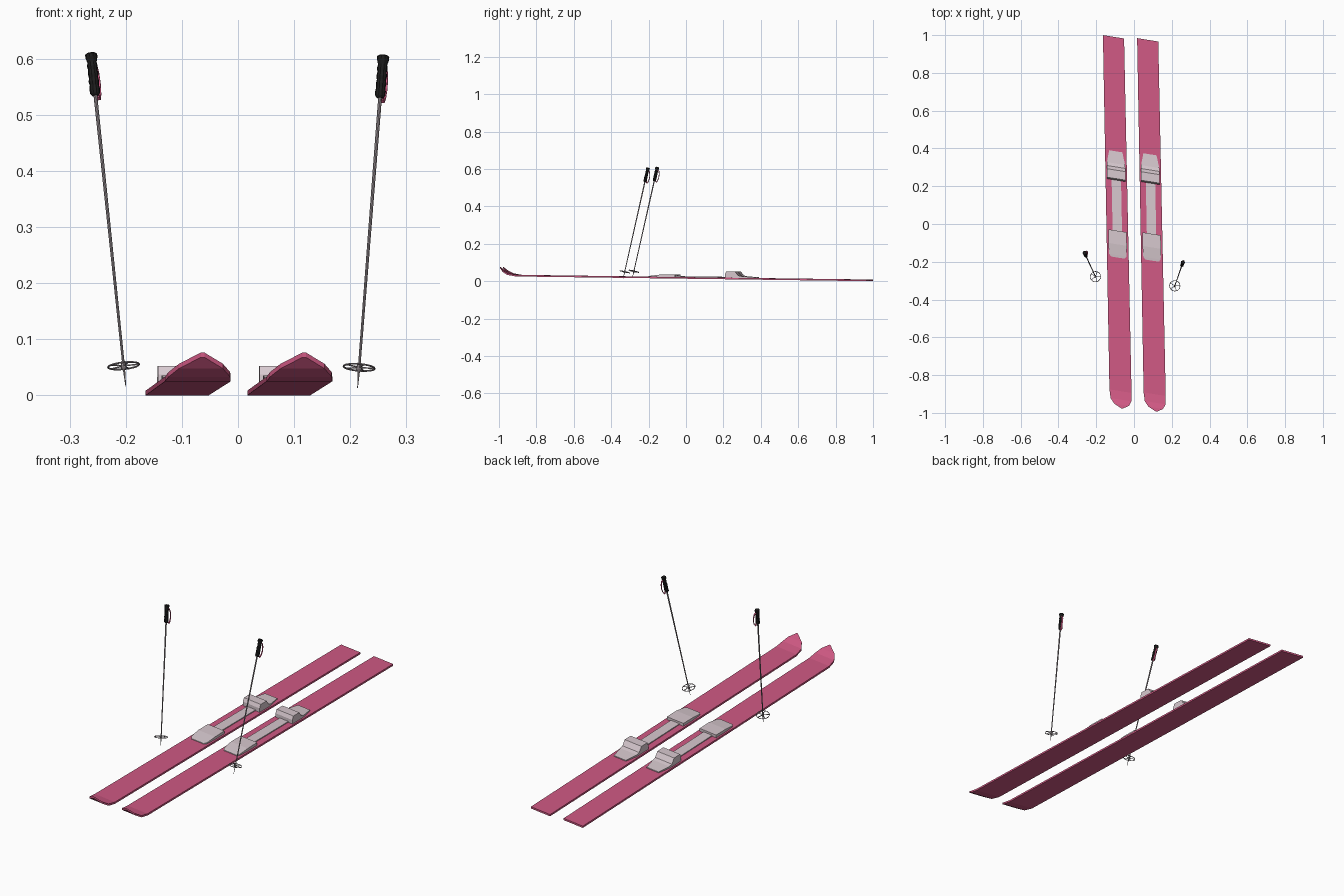
import bpy, bmesh, math
from mathutils import Vector, Matrix

if "Cube" in bpy.data.objects:
    bpy.data.objects.remove(bpy.data.objects["Cube"])

def material(name, rgb):
    m = bpy.data.materials.new(name)
    m.diffuse_color = (*rgb, 1)
    m.use_nodes = True
    m.node_tree.nodes["Principled BSDF"].inputs["Base Color"].default_value = m.diffuse_color
    return m

PINK = material("pink", (0.63, 0.10, 0.23))
PALE = material("pale", (0.68, 0.58, 0.62))
STEEL = material("steel", (0.32, 0.28, 0.30))
BLACK = material("black", (0.012, 0.012, 0.012))

def make(name, verts, faces, mat, matrix=None):
    me = bpy.data.meshes.new(name)
    me.from_pydata([tuple(v) for v in verts], [], faces)
    bm = bmesh.new()
    bm.from_mesh(me)
    bmesh.ops.recalc_face_normals(bm, faces=bm.faces)
    bm.to_mesh(me)
    bm.free()
    me.materials.append(mat)
    ob = bpy.data.objects.new(name, me)
    bpy.context.collection.objects.link(ob)
    if matrix:
        ob.matrix_world = matrix
    return ob

def bridge(rings, n, closed=False):
    """Quads between consecutive rings of n points, capped unless closed."""
    faces = []
    for i in range(rings if closed else rings - 1):
        a, b = i * n, (i + 1) % rings * n
        faces += [(a + k, a + (k + 1) % n, b + (k + 1) % n, b + k) for k in range(n)]
    if not closed:
        faces += [tuple(range(n)), tuple(range((rings - 1) * n, rings * n))]
    return faces

# the skis are slightly yawed, skewed and raised toward the front
def axis_x(y): return -0.0890 - 0.0197 * y
def deck_z(y): return 0.0085 + 0.0135 * (1 - y)

def skewed(y, dx, z, cx, off):
    return (cx + dx + off[0], y - 0.16 * dx + off[1], z)

def slab(name, stations, mat, off):
    """Loft of rectangles: y, half width, bottom z, top z, centre x."""
    verts = []
    for y, hw, z0, z1, cx in stations:
        verts += [skewed(y, s * hw, z, cx, off)
                  for s, z in ((-1, z0), (1, z0), (1, z1), (-1, z1))]
    return make(name, verts, bridge(len(stations), 4), mat)

def fitting(name, profile, off):
    """Binding part resting on the deck: y, half width, height."""
    slab(name, [(y, hw, deck_z(y) - 0.002, deck_z(y) + h, axis_x(y))
                for y, hw, h in profile], PALE, off)

SKI = [(0.991, 0.056, 0.0, 0.0085, -0.1085), (-0.885, 0.0585, 0.025, 0.0335, -0.0715),
       (-0.93, 0.055, 0.033, 0.0415, -0.069), (-0.957, 0.039, 0.048, 0.0565, -0.066),
       (-0.977, 0.003, 0.068, 0.0765, -0.063)]

for side, off in (("left", (0, 0)), ("right", (0.181, -0.016))):
    slab(side + "_ski", SKI, PINK, off)
    # toe plate, connecting strip, heel block with low rear plate
    fitting(side + "_toe_plate", [(-0.036, 0.048, 0.013), (-0.108, 0.049, 0.012),
                                  (-0.165, 0.046, 0.005), (-0.178, 0.036, 0.003)], off)
    fitting(side + "_strip", [(0.26, 0.025, 0.004), (-0.05, 0.025, 0.004)], off)
    fitting(side + "_heel_block", [(0.385, 0.035, 0.004), (0.32, 0.048, 0.008),
                                   (0.302, 0.049, 0.012), (0.285, 0.049, 0.034),
                                   (0.24, 0.049, 0.034), (0.232, 0.049, 0.018)], off)

def lathe(name, profile, n, mat, mtx):
    verts = [(r * math.cos(2 * math.pi * k / n), r * math.sin(2 * math.pi * k / n), z)
             for r, z in profile for k in range(n)]
    return make(name, verts, bridge(len(profile), n), mat, mtx)

def basket(name, z, mtx):
    n, r, t = 20, 0.028, 0.0016
    verts = []
    for k in range(n):
        a = 2 * math.pi * k / n
        for j in range(6):
            b = math.pi * j / 3
            q = r + t * math.cos(b)
            verts.append((q * math.cos(a), q * math.sin(a), z + t * math.sin(b)))
    faces = bridge(n, 6, True)
    for k in range(5):
        rot = Matrix.Rotation(2 * math.pi * k / 5, 3, 'Z')
        base = len(verts)
        verts += [rot @ Vector((x, y, z + h)) for x in (0.002, r)
                  for y, h in ((-.0012, -.001), (.0012, -.001), (.0012, .001), (-.0012, .001))]
        faces += [tuple(base + i for i in f) for f in bridge(2, 4)]
    make(name, verts, faces, STEEL, mtx)

def pole(side, tip, top):
    tip, top = Vector(tip), Vector(top)
    d = top - tip
    L = d.length
    mtx = Matrix.Translation(tip) @ Vector((0, 0, 1)).rotation_difference(d).to_matrix().to_4x4()
    lathe(side + "_pole_shaft", [(0.0006, 0), (0.0022, 0.035), (0.0034, L - 0.05)], 8, STEEL, mtx)
    lathe(side + "_pole_hub", [(0.003, 0.03), (0.005, 0.034), (0.004, 0.046)], 8, STEEL, mtx)
    basket(side + "_pole_basket", 0.038, mtx)
    # ribbed grip with wider cap
    prof = [(0.006, L - 0.078), (0.009, L - 0.074)]
    for i in range(4):
        prof += [(0.0095, L - 0.066 + i * 0.014), (0.0082, L - 0.059 + i * 0.014)]
    prof += [(0.0108, L - 0.008), (0.0108, L - 0.002), (0.008, L)]
    lathe(side + "_pole_grip", prof, 10, BLACK, mtx)
    # wrist strap: a flat closed loop behind the grip
    path = [(0.006, -0.014), (0.014, -0.018), (0.020, -0.034), (0.022, -0.055),
            (0.019, -0.074), (0.014, -0.084), (0.009, -0.080), (0.007, -0.070)]
    out, wide = Vector((0.4, 0.917, 0)), Vector((0.917, -0.4, 0)) * 0.0035
    verts = []
    for i, (a, z) in enumerate(path):
        ctr = Vector((0.013, -0.05))
        inner = Vector((a, z)).lerp(ctr, 0.14)
        for (p, q), s in (((a, z), -1), ((a, z), 1), (inner, 1), (inner, -1)):
            verts.append(out * p + Vector((0, 0, L + q)) + wide * s)
    make(side + "_wrist_strap", verts, bridge(len(path), 4, True), PINK, mtx)

pole("left", (-0.200, -0.287, 0.016), (-0.262, -0.153, 0.610))
pole("right", (0.213, -0.336, 0.013), (0.259, -0.203, 0.606))
